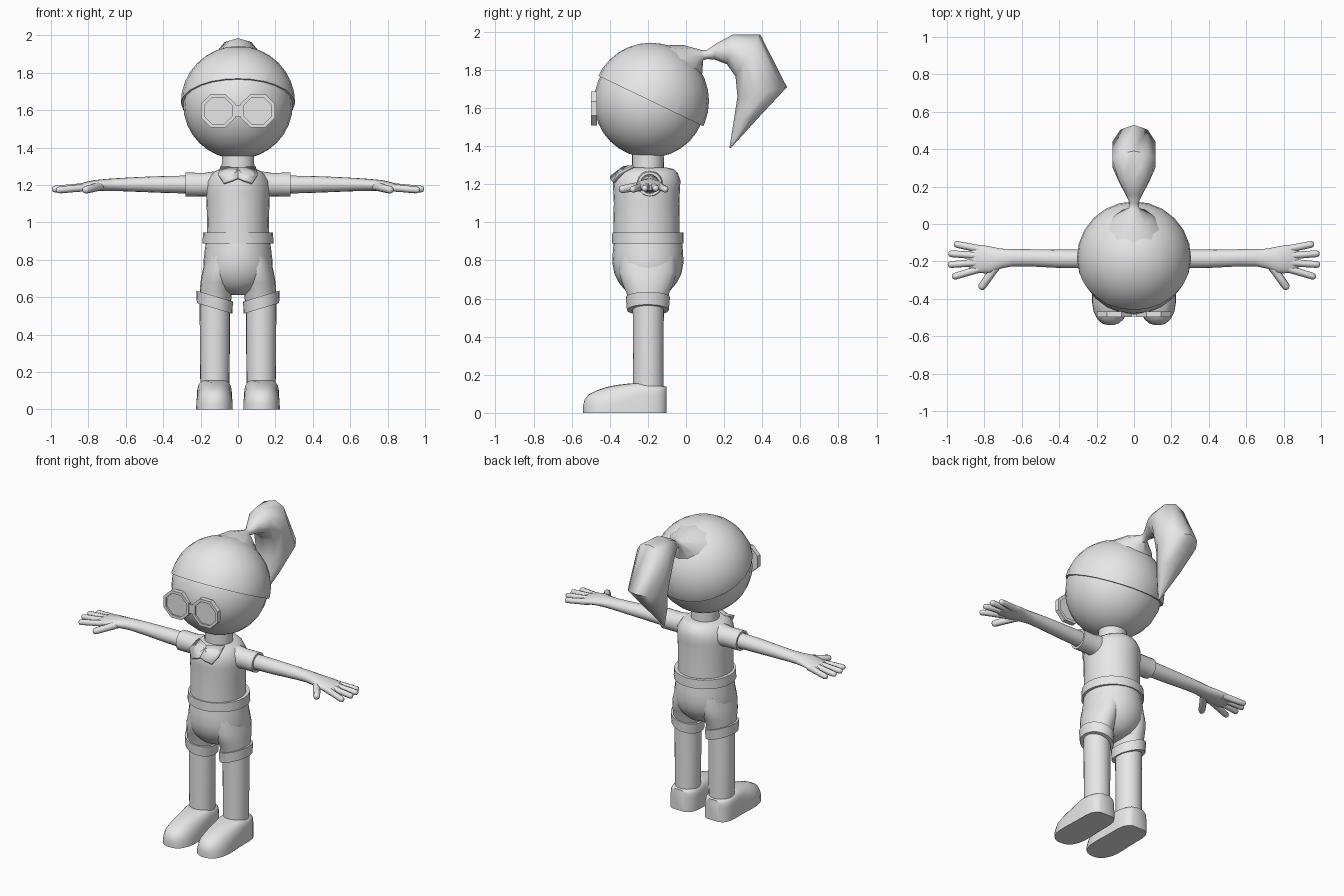
import bpy, bmesh, math
from mathutils import Vector

gray = bpy.data.materials.new("plain_gray")
gray.diffuse_color = (0.8, 0.8, 0.8, 1)


def finish(name, bm, angle=40):
    bmesh.ops.recalc_face_normals(bm, faces=bm.faces)
    me = bpy.data.meshes.new(name)
    bm.to_mesh(me)
    bm.free()
    me.materials.append(gray)
    ob = bpy.data.objects.new(name, me)
    bpy.context.collection.objects.link(ob)
    bpy.ops.object.select_all(action='DESELECT')
    ob.select_set(True)
    bpy.context.view_layer.objects.active = ob
    bpy.ops.object.shade_smooth_by_angle(angle=math.radians(angle))
    return ob


def ring(c, u, v, n=20, start=0.0):
    """Ellipse of n points round c with half axes u and v."""
    c, u, v = Vector(c), Vector(u), Vector(v)
    a = [start + 2 * math.pi * i / n for i in range(n)]
    return [c + u * math.cos(t) + v * math.sin(t) for t in a]


def loft(name, rings, closed=False, angle=40):
    """Skin a list of equal rings; cap the ends unless the loft is closed."""
    bm = bmesh.new()
    vs = [[bm.verts.new(p) for p in r] for r in rings]
    n = len(vs[0])
    for a, b in zip(vs, vs[1:] + vs[:1] if closed else vs[1:]):
        for i in range(n):
            j = (i + 1) % n
            bm.faces.new((a[i], a[j], b[j], b[i]))
    if not closed:
        bm.faces.new(vs[0])
        bm.faces.new(vs[-1])
    return finish(name, bm, angle)


def stack(name, secs, x=0, y=-0.2, n=24, slope=0, angle=40):
    """Vertical loft from (z, half width, half depth)."""
    return loft(name, [ring((x, y, z), (rx, 0, rx * slope), (0, ry, 0), n)
                       for z, rx, ry in secs], angle=angle)


def tube(name, pts, radii, n=8):
    pts = [Vector(p) for p in pts]
    d = (pts[-1] - pts[0]).normalized()
    u = d.cross(Vector((0, 0, 1))).normalized()
    v = d.cross(u)
    return loft(name, [ring(p, u * r, v * r, n) for p, r in zip(pts, radii)], angle=60)


def ball(name, c, r, cut=None):
    bm = bmesh.new()
    bmesh.ops.create_uvsphere(bm, u_segments=24, v_segments=16, radius=r)
    if cut:
        bmesh.ops.bisect_plane(bm, geom=bm.verts[:] + bm.edges[:] + bm.faces[:],
                               plane_co=(0, 0, 0), plane_no=cut, clear_inner=True)
        bmesh.ops.holes_fill(bm, edges=[e for e in bm.edges if e.is_boundary])
    bmesh.ops.translate(bm, verts=bm.verts, vec=c)
    return finish(name, bm)


# Head and the hair cap, cut along a sloping hairline
ball("head", (0, -0.19, 1.632), 0.293)
ball("hair_cap", (0, -0.185, 1.637), 0.306, cut=(0, 0.48, 1))

# Ponytail: (outer y, z, inner y, z, half width)
tail = [(-0.12, 1.93, 0.04, 1.70, 0.17), (-0.01, 1.93, 0.085, 1.78, 0.10),
        (0.08, 1.905, 0.09, 1.85, 0.03), (0.11, 1.905, 0.11, 1.857, 0.024),
        (0.16, 1.94, 0.15, 1.855, 0.045), (0.245, 1.985, 0.215, 1.83, 0.085),
        (0.39, 1.985, 0.26, 1.765, 0.122), (0.53, 1.71, 0.27, 1.66, 0.122),
        (0.39, 1.56, 0.25, 1.53, 0.075), (0.235, 1.39, 0.228, 1.392, 0.006)]
loft("ponytail", [ring((0, (a + c) / 2, (b + d) / 2), (0, (a - c) / 2, (b - d) / 2),
                       (w, 0, 0), 10) for a, b, c, d, w in tail], angle=60)

# Neck, shirt, belt, hips
stack("neck", [(1.24, 0.088, 0.084), (1.37, 0.086, 0.083)])
stack("shirt", [(0.91, 0.168, 0.174), (1.0, 0.165, 0.174), (1.1, 0.168, 0.172),
                (1.17, 0.17, 0.175), (1.22, 0.166, 0.178), (1.26, 0.14, 0.163),
                (1.28, 0.112, 0.143), (1.287, 0.085, 0.11)], y=-0.207, angle=60)
stack("belt", [(0.888, 0.19, 0.188), (0.947, 0.187, 0.187)])
stack("hips", [(0.91, 0.17, 0.178), (0.85, 0.178, 0.184), (0.79, 0.185, 0.187),
               (0.73, 0.185, 0.176), (0.68, 0.16, 0.15), (0.64, 0.11, 0.115),
               (0.612, 0.04, 0.06)], angle=70)

# Bridge of the glasses
bm = bmesh.new()
bmesh.ops.create_cube(bm, size=1)
bmesh.ops.scale(bm, verts=bm.verts, vec=(0.06, 0.02, 0.06))
bmesh.ops.translate(bm, verts=bm.verts, vec=(0, -0.484, 1.597))
finish("glasses_bridge", bm)

for s, side in ((-1, "left"), (1, "right")):
    # Octagonal glasses
    def octagon(r, y):
        return ring((s * 0.106, y, 1.597), (r, 0, 0), (0, 0, r * 0.97), 8, math.pi / 8)
    loft(side + "_glasses_frame", [octagon(0.1, -0.498), octagon(0.1, -0.468),
                                   octagon(0.08, -0.468), octagon(0.08, -0.498)],
         closed=True, angle=30)
    loft(side + "_lens", [octagon(0.085, -0.488), octagon(0.085, -0.474)], angle=30)

    # Pointed collar flap
    bm = bmesh.new()
    flap = [(0, -0.325, 1.29), (0, -0.395, 1.238), (0.03, -0.395, 1.225),
            (0.075, -0.383, 1.21), (0.105, -0.355, 1.255), (0.092, -0.275, 1.295)]
    bm.faces.new([bm.verts.new((s * x, y, z)) for x, y, z in flap])
    collar = finish(side + "_collar", bm)
    mod = collar.modifiers.new("thickness", 'SOLIDIFY')
    mod.thickness, mod.offset = 0.014, 0

    # Sleeve: (x, radius)
    loft(side + "_sleeve", [ring((s * x, -0.19, 1.202), (0, r, 0), (0, 0, r))
                            for x, r in ((0.06, 0.075), (0.15, 0.068), (0.18, 0.063),
                                         (0.28, 0.064), (0.28, 0.05), (0.26, 0.048))])

    # Arm and palm: (x, y, z, half depth, half height)
    arm = [(0.22, -0.187, 1.202, 0.05, 0.049), (0.40, -0.186, 1.203, 0.049, 0.045),
           (0.55, -0.181, 1.203, 0.046, 0.039), (0.65, -0.180, 1.202, 0.046, 0.034),
           (0.71, -0.185, 1.200, 0.053, 0.032), (0.77, -0.192, 1.197, 0.072, 0.029),
           (0.82, -0.187, 1.190, 0.076, 0.025), (0.86, -0.187, 1.184, 0.068, 0.019),
           (0.88, -0.187, 1.181, 0.05, 0.012)]
    loft(side + "_arm", [ring((s * x, y, z), (0, a, 0), (0, 0, b), 16)
                         for x, y, z, a, b in arm], angle=60)

    # Fingers and thumb: base and tip
    digits = {"little_finger": ((0.81, -0.137, 1.188), (0.962, -0.106, 1.172)),
              "ring_finger": ((0.82, -0.170, 1.19), (0.992, -0.158, 1.177)),
              "middle_finger": ((0.82, -0.205, 1.19), (0.995, -0.218, 1.177)),
              "index_finger": ((0.80, -0.232, 1.188), (0.972, -0.284, 1.172)),
              "thumb": ((0.73, -0.215, 1.195), (0.822, -0.348, 1.172))}
    for digit, (a, b) in digits.items():
        a, b = Vector((s * a[0], *a[1:])), Vector((s * b[0], *b[1:]))
        r = 0.022 if digit == "thumb" else 0.019
        tube(side + "_" + digit, [a, a.lerp(b, 0.5), a.lerp(b, 0.9), a.lerp(b, 0.97), b],
             [r * 1.1, r, r * 0.95, r * 0.75, r * 0.3])

    # Trouser leg, slanted cuff, leg
    thigh = ((0.82, 0.09, 0.08, 0.15), (0.74, 0.102, 0.088, 0.152),
             (0.68, 0.112, 0.089, 0.135), (0.63, 0.118, 0.086, 0.112),
             (0.57, 0.122, 0.084, 0.1))
    loft(side + "_trouser_leg", [ring((s * x, -0.2, z), (rx, 0, 0), (0, ry, 0))
                                 for z, x, rx, ry in thigh], angle=60)
    stack(side + "_trouser_cuff", [(0.54, 0.095, 0.11), (0.606, 0.098, 0.116)],
          x=s * 0.125, slope=s * 0.3)
    stack(side + "_leg", [(0.11, 0.077, 0.081), (0.3, 0.08, 0.08), (0.6, 0.081, 0.082)],
          x=s * 0.124, y=-0.198)

    # Shoe: (y, half width, height, squareness of the arch)
    shoe = [(-0.103, 0.045, 0.138, 6), (-0.115, 0.068, 0.14, 6), (-0.145, 0.087, 0.143, 6),
            (-0.19, 0.094, 0.149, 6), (-0.25, 0.094, 0.157, 5), (-0.30, 0.095, 0.154, 3.6),
            (-0.36, 0.098, 0.147, 2.8), (-0.42, 0.098, 0.135, 2.5), (-0.47, 0.09, 0.118, 2.5),
            (-0.51, 0.07, 0.097, 2.5), (-0.532, 0.043, 0.07, 2.5), (-0.54, 0.018, 0.04, 2.5)]
    rings = []
    for y, w, h, p in shoe:
        arch = [math.pi * i / 14 for i in range(15)]
        rings.append([Vector((s * 0.126 + math.copysign(abs(math.cos(t)) ** (2 / p), math.cos(t)) * w,
                              y, abs(math.sin(t)) ** (2 / p) * h if 0 < t < 3.14 else 0))
                      for t in arch])
    loft(side + "_shoe", rings, angle=50)
